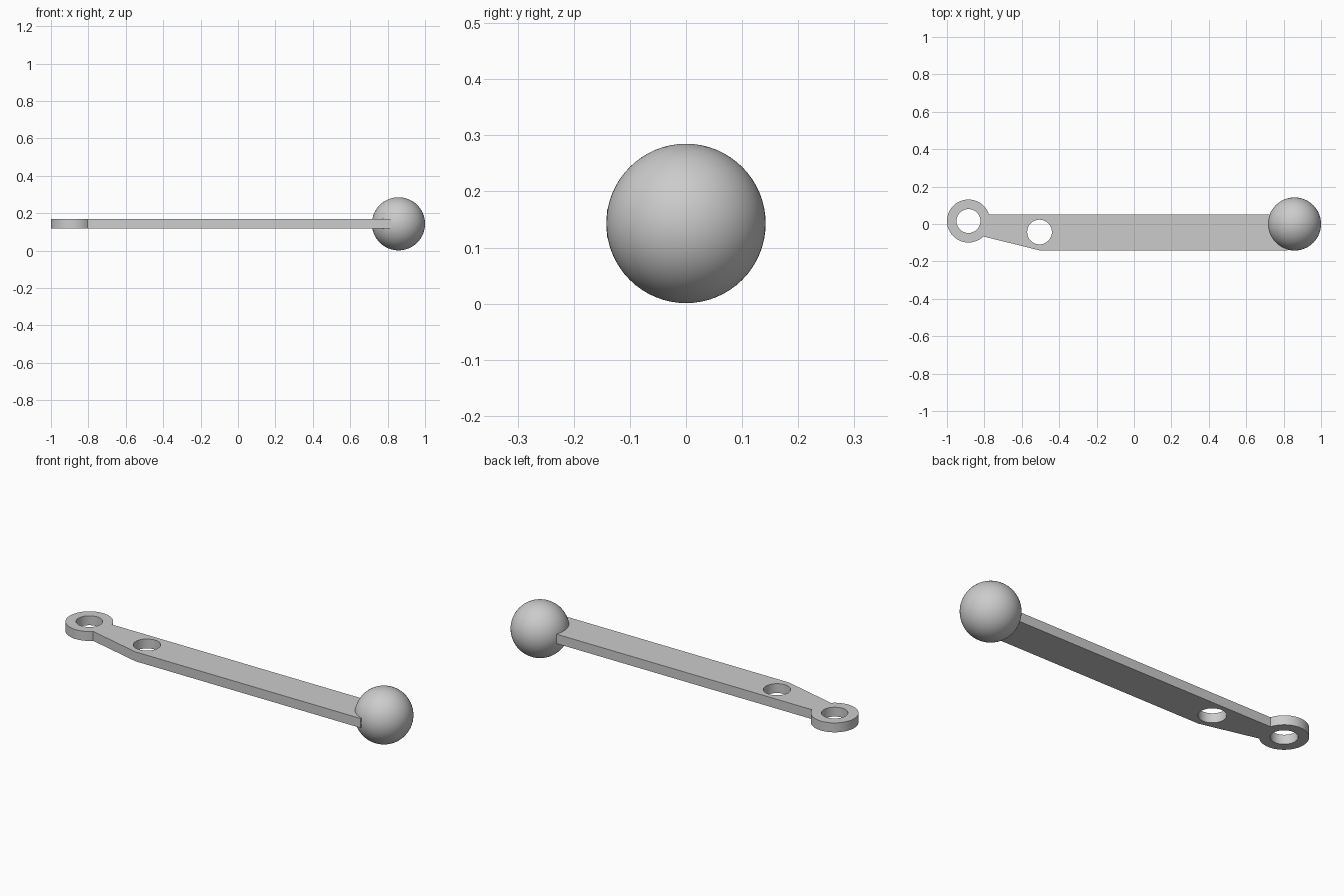
import bpy, bmesh
from math import radians, cos, sin

cube = bpy.data.objects.get("Cube")
if cube:
    bpy.data.objects.remove(cube)

grey = bpy.data.materials.new("plain grey")
grey.use_nodes = True
colour = (0.6, 0.6, 0.6, 1)
grey.diffuse_color = colour
grey.node_tree.nodes["Principled BSDF"].inputs["Base Color"].default_value = colour

MID_Z, THICK = 0.143, 0.05
EYE_X, EYE_Y, EYE_R = -0.885, 0.016, 0.115


def smooth(obj):
    bpy.ops.object.select_all(action='DESELECT')
    obj.select_set(True)
    bpy.context.view_layer.objects.active = obj
    bpy.ops.object.shade_smooth_by_angle(angle=radians(30))


# Flat arm: an eye at one end, a tapered neck and a straight bar
outline = [(EYE_X + EYE_R * cos(radians(a)), EYE_Y + EYE_R * sin(radians(a)))
           for a in [17 + i * 297 / 60 for i in range(61)]]
outline += [(-0.505, -0.141), (0.82, -0.141), (0.82, 0.05)]
bm = bmesh.new()
face = bm.faces.new([bm.verts.new((x, y, MID_Z - THICK / 2)) for x, y in outline])
top = bmesh.ops.extrude_face_region(bm, geom=[face])["geom"]
bmesh.ops.translate(bm, vec=(0, 0, THICK),
                    verts=[v for v in top if isinstance(v, bmesh.types.BMVert)])
bmesh.ops.recalc_face_normals(bm, faces=bm.faces)
mesh = bpy.data.meshes.new("lever_arm")
bm.to_mesh(mesh)
bm.free()
arm = bpy.data.objects.new("lever_arm", mesh)
bpy.context.collection.objects.link(arm)
mesh.materials.append(grey)

# Round holes through the eye and the neck
for name, x, y, r in (("eye_hole_cutter", EYE_X, EYE_Y, 0.064),
                      ("neck_hole_cutter", -0.505, -0.043, 0.066)):
    bpy.ops.mesh.primitive_cylinder_add(vertices=64, radius=r, depth=0.2,
                                        location=(x, y, MID_Z))
    cutter = bpy.context.object
    cutter.name = name
    cutter.data.materials.append(grey)
    cutter.hide_render = True
    cut = arm.modifiers.new(name, 'BOOLEAN')
    cut.operation = 'DIFFERENCE'
    cut.solver = 'EXACT'
    cut.object = cutter
    bpy.context.view_layer.objects.active = arm
    bpy.ops.object.modifier_apply(modifier=cut.name)
    bpy.data.objects.remove(cutter)
smooth(arm)

# Ball knob
bpy.ops.mesh.primitive_uv_sphere_add(segments=64, ring_count=32, radius=0.142,
                                     location=(0.858, 0, MID_Z))
knob = bpy.context.object
knob.name = "ball_knob"
knob.data.materials.append(grey)
smooth(knob)
